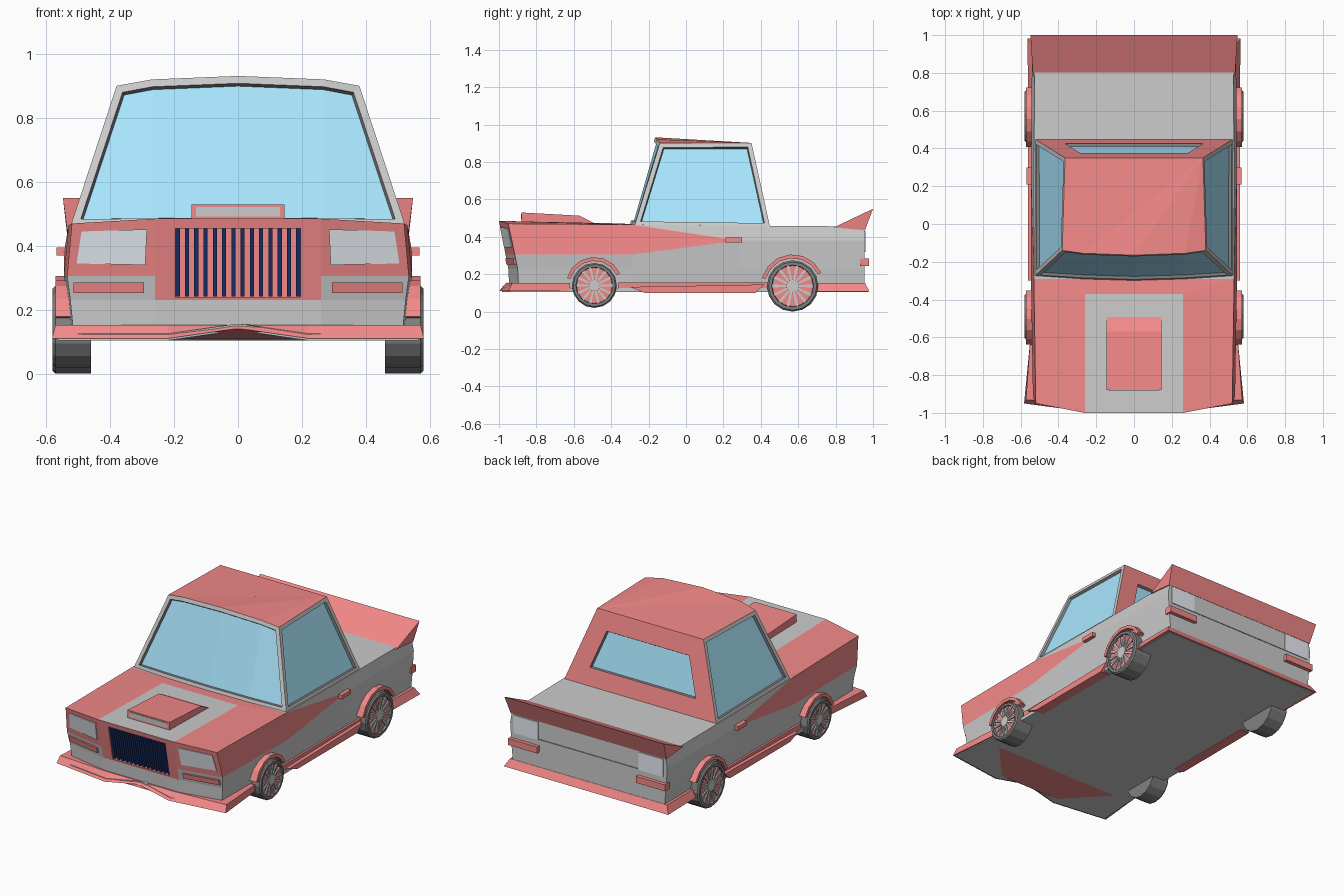
import bpy, bmesh, math
from mathutils import Matrix

if "Cube" in bpy.data.objects:
    bpy.data.objects.remove(bpy.data.objects["Cube"])


def colour(name, r, g, b):
    m = bpy.data.materials.new(name)
    m.diffuse_color = (r, g, b, 1)
    m.use_nodes = True
    m.node_tree.nodes["Principled BSDF"].inputs["Base Color"].default_value = m.diffuse_color
    return m


GREY = colour("grey", .8, .8, .8)
RED = colour("red", .9, .25, .25)
GLASS = colour("glass", .4, .8, 1)
DARK = colour("dark", .22, .22, .22)
NAVY = colour("navy", .01, .03, .14)
LAMP = colour("lamp", .82, .87, .92)


def finish(name, bm, *mats):
    me = bpy.data.meshes.new(name)
    bm.to_mesh(me)
    bm.free()
    for m in mats:
        me.materials.append(m)
    ob = bpy.data.objects.new(name, me)
    bpy.context.collection.objects.link(ob)
    return ob


def loft(name, rings, mat):
    """Skin a row of equal rings of points and cap both ends."""
    bm = bmesh.new()
    vs = [[bm.verts.new(p) for p in r] for r in rings]
    n = len(vs[0])
    for a, b in zip(vs, vs[1:]):
        for i in range(n):
            bm.faces.new((a[i], a[(i + 1) % n], b[(i + 1) % n], b[i]))
    bm.faces.new(vs[0])
    bm.faces.new(vs[-1])
    bmesh.ops.recalc_face_normals(bm, faces=bm.faces)
    return finish(name, bm, mat)


def along_x(name, yz, x0, x1, mat):
    return loft(name, [[(x, y, z) for y, z in yz] for x in (x0, x1)], mat)


def along_y(name, xz, y0, y1, mat):
    return loft(name, [[(x, y, z) for x, z in xz] for y in (y0, y1)], mat)


def box2(a, b, c, d):
    return [(a, c), (b, c), (b, d), (a, d)]


LEVELS = [(.135, -.945), (.235, -.95), (.31, -.965), (.49, -1.0)]


def front_y(x, z):
    """Depth of the raked, tapered nose at x, z."""
    y = LEVELS[-1][1]
    for (z0, y0), (z1, y1) in zip(LEVELS, LEVELS[1:]):
        if z <= z1:
            y = y0 + (y1 - y0) * (z - z0) / (z1 - z0)
            break
    return y + max(0, abs(x) - .26) * .19


# Body shell: half outline at four heights, mirrored
bm = bmesh.new()
rows = []
for k, (z, yf) in enumerate(LEVELS):
    w = (.525, .535, .545, .53)[k]
    zm = .385 if k == 2 else z
    zt = (.475, .47, .465, .46) if k == 3 else (z, z, zm, zm)
    pts = [(0, yf, z), (.26, yf, z), (w - .01, yf + .05, zt[0]), (w, -.29, zt[1]),
           (w, .28, zt[2]), (w - .005, .955, zt[3]), (0, .955, zt[3])]
    rows.append([bm.verts.new(p) for p in pts])


def face(vs, red):
    bm.faces.new(vs).material_index = int(red)


for k in range(3):
    a, b = rows[k], rows[k + 1]
    for i in range(6):
        if (i, k) == (3, 2):      # red side flash runs out to a point
            face((a[3], a[4], b[3]), True)
            face((a[4], b[4], b[3]), False)
        else:
            face((a[i], a[i + 1], b[i + 1], b[i]), (i == 0 and k > 0) or (i in (1, 2) and k == 2))
t = rows[3]
h0, h1, m3, m4 = [bm.verts.new(p) for p in
                  ((0, -.37, .477), (.26, -.37, .477), (0, -.29, .473), (0, .28, .465))]
face((t[0], t[1], h1, h0), False)
face((t[1], t[2], t[3], h1), True)
face((h0, h1, t[3], m3), True)
face((m3, t[3], t[4], m4), False)
face((m4, t[4], t[5], t[6]), False)
face(rows[0], False)
bmesh.ops.mirror(bm, geom=bm.verts[:] + bm.edges[:] + bm.faces[:], matrix=Matrix(), merge_dist=1e-4, axis='X')
bmesh.ops.remove_doubles(bm, verts=bm.verts, dist=1e-4)
bmesh.ops.recalc_face_normals(bm, faces=bm.faces)
body = finish("body", bm, GREY, RED)

# Grille recess and slats
cutter = along_y("grille_cutter", box2(-.195, .195, .245, .46), -1.1, -.91, GREY)
cutter.data.materials.append(RED)
for p in cutter.data.polygons:
    p.material_index = 1
mod = body.modifiers.new("grille", 'BOOLEAN')
mod.operation = 'DIFFERENCE'
mod.solver = 'EXACT'
mod.object = cutter
bpy.context.view_layer.objects.active = body
bpy.ops.object.modifier_apply(modifier=mod.name)
bpy.data.objects.remove(cutter)
for i in range(14):
    x = -.1885 + i * .029
    along_x("grille_slat", [(front_y(0, .247) + .006, .247), (-.912, .247), (-.912, .459),
                            (front_y(0, .459) + .006, .459)], x - .0065, x + .0065, NAVY)

# Bonnet scoop
along_x("bonnet_scoop", [(-.88, .48), (-.88, .535), (-.57, .518), (-.49, .478)], -.145, .145, RED)
along_y("scoop_mouth", box2(-.132, .132, .497, .527), -.883, -.87, GREY)

# Cabin with inset glass
bm = bmesh.new()


def ring(c, f, k, r):
    pts = [(-k[0], *k[1:]), (-f[0], *f[1:]), c, f, k, r, (-r[0], *r[1:])]
    return [bm.verts.new(p) for p in pts]


lo = ring((0, -.30, .47), (.27, -.292, .468), (.525, -.275, .465), (.525, .45, .455))
hi = ring((0, -.165, .937), (.27, -.155, .926), (.38, -.14, .906), (.365, .35, .907))
walls = [bm.faces.new((lo[i], lo[(i + 1) % 7], hi[(i + 1) % 7], hi[i])) for i in range(7)]
bm.faces.new((hi[0], hi[1], hi[5], hi[6])).material_index = 1
bm.faces.new((hi[1], hi[2], hi[5])).material_index = 1
bm.faces.new((hi[2], hi[3], hi[5])).material_index = 1
bm.faces.new((hi[3], hi[4], hi[5])).material_index = 1
bm.faces.new(lo)
bmesh.ops.recalc_face_normals(bm, faces=bm.faces)
walls[5].material_index = 1
for group, margin in ((walls[:4], .024), ([walls[4]], .024), ([walls[6]], .024), ([walls[5]], .115)):
    bmesh.ops.inset_region(bm, faces=group, thickness=margin, use_even_offset=True, use_boundary=True)
    rim = bmesh.ops.inset_region(bm, faces=group, thickness=.005, depth=-.015,
                                 use_even_offset=True, use_boundary=True)
    for f in rim["faces"]:
        f.material_index = 3
    for f in group:
        f.material_index = 2
finish("cabin", bm, GREY, RED, GLASS, DARK)

# Boot spoiler
loft("spoiler", [[(s * .535, .79, .455), (s * .548, 1.0, .555), (s * .535, .957, .44)] for s in (-1, 1)], RED)


# Lips round the bottom edge, and floor
def sym(half, z):
    return [(x, y, z) for x, y in half] + [(-x, y, z) for x, y in reversed(half)]


top = sym([(.55, -.62), (.572, -.93), (.22, -.955), (.02, -.955)], .157)
low = sym([(.55, -.62), (.582, -.95), (.22, -.998), (.01, -.975)], .115)
low = [(x, y, .145 if abs(x) < .1 else z) for x, y, z in low]
loft("front_lip", [top, low], RED)
loft("rear_lip", [sym([(.54, .70), (.54, .957)], .157), sym([(.56, .70), (.565, .982)], .112)], RED)
floor = [(.545, .972), (.545, -.64), (.565, -.94), (.22, -.985), (.01, -.96)]
loft("floor", [[(x, y, z + (.03 if abs(x) < .1 else 0)) for x, y, z in sym(floor, z0)]
               for z0 in (.109, .13)], GREY)

# Rear seam
along_y("rear_seam", box2(-.34, .34, .325, .331), .95, .957, DARK)


def nose_panel(name, xz, lift, mat):
    loft(name, [[(x, front_y(x, z) + d, z) for x, z in xz] for d in (-lift, .02)], mat)


def arc(y, z, r, a0, a1, n):
    return [(y - r * math.cos(math.radians(a0 + (a1 - a0) * i / n)),
             z + r * math.sin(math.radians(a0 + (a1 - a0) * i / n))) for i in range(n + 1)]


def wheel(name, s, y, z, r):
    """Tyre, rim and fourteen spokes on one side."""
    prof = [(.46, r), (.572, r), (.58, .94 * r), (.58, .82 * r), (.564, .8 * r)]
    loft(name + "_tyre", [[(s * x, *p) for p in arc(y, z, q, 0, 337.5, 15)] for x, q in prof], DARK)
    along_x(name + "_rim", arc(y, z, .8 * r, 0, 337.5, 15), s * .55, s * .567, RED)
    along_x(name + "_hub", arc(y, z, .26 * r, 0, 330, 11), s * .55, s * .576, GREY)
    for i in range(14):
        a = math.tau * i / 14
        c, n = math.cos(a), math.sin(a)
        quad = [(.2, -.035), (.8, -.06), (.8, .06), (.2, .035)]
        along_x(name + "_spoke", [(y + r * (u * c - v * n), z + r * (u * n + v * c)) for u, v in quad],
                s * .56, s * .574, GREY)


for s in (-1, 1):
    # Headlights and indicators
    nose_panel("headlight", [(s * x, z) for x, z in ((.29, .345), (.505, .35), (.49, .45), (.285, .457))], .006, LAMP)
    nose_panel("indicator", [(s * x, z) for x, z in box2(.295, .515, .258, .29)], .012, RED)
    # Tail lamps and bars
    along_y("tail_lamp", [(s * x, z) for x, z in box2(.345, .515, .325, .435)], .94, .96, LAMP)
    along_y("tail_bar", [(s * x, z) for x, z in box2(.34, .54, .25, .29)], .93, .978, RED)
    # Door handle and side skirt
    along_x("door_handle", box2(.21, .30, .375, .4), s * .53, s * .568, RED)
    loft("side_skirt", [[(s * .5, y, z) for y, z in box2(-.36, .44, .11, .162)],
                        [(s * .54, y, z) for y, z in box2(-.36, .44, .12, .162)]], RED)
    along_x("skirt_blade", [(-.30, .137), (-.22, .105), (.37, .105), (.42, .15)], s * .5, s * .562, RED)
    # Wheels and arches
    for name, y, z, r in (("front_wheel", -.49, .145, .12), ("rear_wheel", .57, .142, .137)):
        wheel(name, s, y, z, r)
        along_x(name + "_arch", arc(y, z, r + .012, 15, 155, 6) + arc(y, z, r + .032, 155, 15, 6),
                s * .52, s * .572, RED)

# Stand the lowest point on the ground
bpy.context.view_layer.update()
base = min(v.co.z for o in bpy.data.objects for v in o.data.vertices)
for o in bpy.data.objects:
    o.data.transform(Matrix.Translation((0, 0, -base)))
